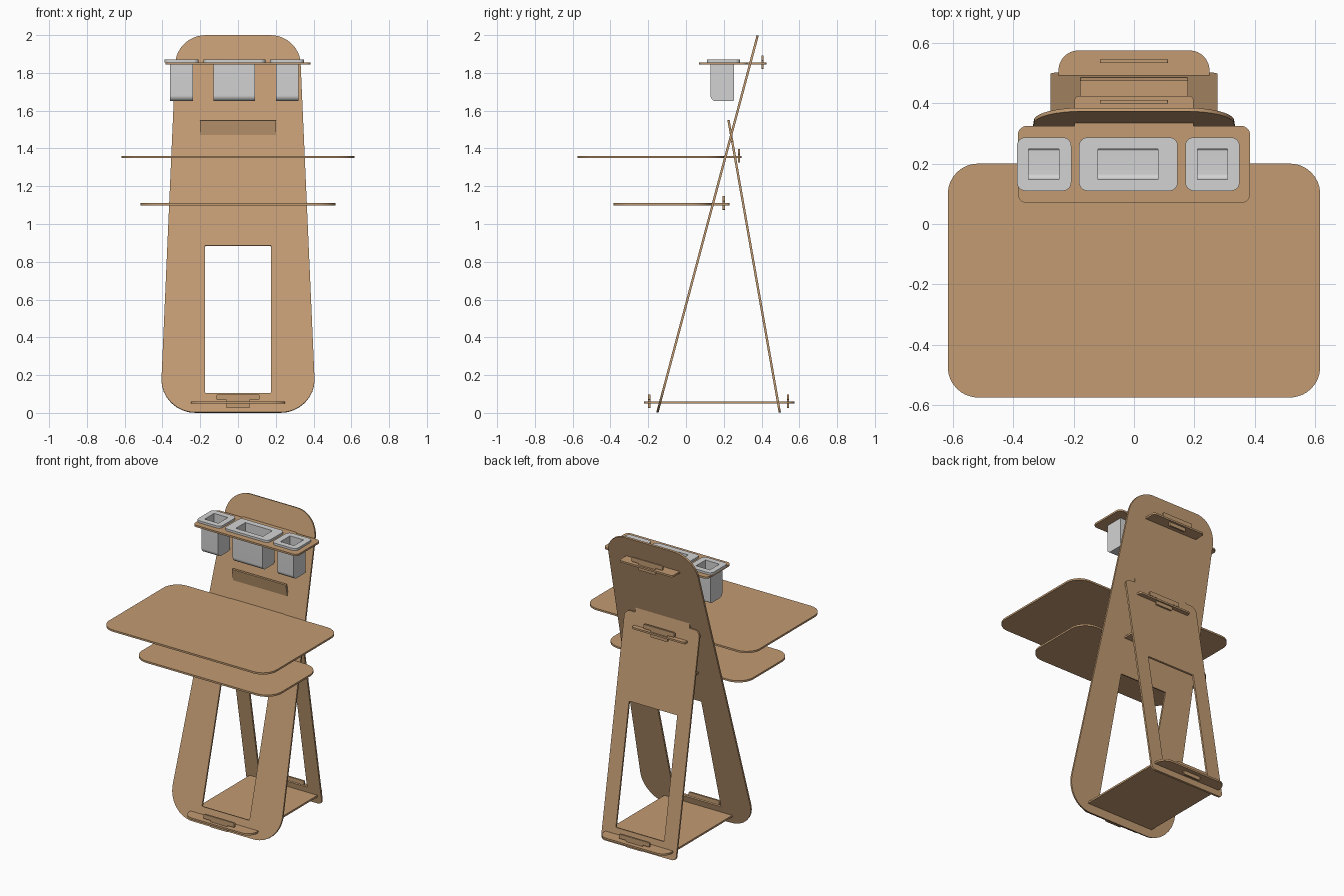
import bpy, bmesh, math
from mathutils import Vector

if "Cube" in bpy.data.objects:
    bpy.data.objects.remove(bpy.data.objects["Cube"])

T = 0.012  # board thickness
X, Y, Z = Vector((1, 0, 0)), Vector((0, 1, 0)), Vector((0, 0, 1))


def material(name, rgb):
    m = bpy.data.materials.new(name)
    m.diffuse_color = (*rgb, 1)
    m.use_nodes = True
    m.node_tree.nodes["Principled BSDF"].inputs["Base Color"].default_value = m.diffuse_color
    return m


WOOD = material("plywood", (0.54, 0.33, 0.17))
GREY = material("light_grey_plastic", (0.65, 0.65, 0.65))


def rounded(points, n=10):
    """Closed outline from (a, b, corner radius) points."""
    out = []
    for i, (a, b, r) in enumerate(points):
        p = Vector((a, b))
        if r == 0:
            out.append(p)
            continue
        d1 = (Vector(points[i - 1][:2]) - p).normalized()
        d2 = (Vector(points[(i + 1) % len(points)][:2]) - p).normalized()
        half = d1.angle(d2) / 2
        c = p + (d1 + d2).normalized() * (r / math.sin(half))
        t = r / math.tan(half)
        v1, v2 = p + d1 * t - c, p + d2 * t - c
        out += [c + v1.lerp(v2, k / n).normalized() * r for k in range(n + 1)]
    return out


def rect(x0, x1, y0, y1, r=0.0):
    return [(x0, y0, r), (x1, y0, r), (x1, y1, r), (x0, y1, r)]


def mirrored(half):
    """Right-hand half outline, bottom to top, completed on the left."""
    return half + [(-a, b, r) for a, b, r in reversed(half)]


def plate(name, outlines, origin, u, v, thick=T, mat=WOOD):
    """Flat board: first outline is the edge, further ones are holes."""
    w = u.cross(v)
    bm = bmesh.new()
    edges = []
    for pts in outlines:
        vs = [bm.verts.new(Vector(origin) + u * p.x + v * p.y - w * thick / 2)
              for p in rounded(pts)]
        edges += [bm.edges.new((vs[i - 1], vs[i])) for i in range(len(vs))]
    bmesh.ops.triangle_fill(bm, use_beauty=True, edges=edges, normal=w)
    ext = bmesh.ops.extrude_face_region(bm, geom=bm.faces[:])
    bmesh.ops.translate(bm, vec=w * thick,
                        verts=[g for g in ext["geom"] if isinstance(g, bmesh.types.BMVert)])
    bmesh.ops.recalc_face_normals(bm, faces=bm.faces[:])
    me = bpy.data.meshes.new(name)
    bm.to_mesh(me)
    bm.free()
    me.materials.append(mat)
    ob = bpy.data.objects.new(name, me)
    bpy.context.collection.objects.link(ob)
    bpy.ops.object.select_all(action="DESELECT")
    ob.select_set(True)
    bpy.context.view_layer.objects.active = ob
    bpy.ops.object.shade_smooth_by_angle(angle=math.radians(30))
    return ob


def leaning(name, outlines, y0, slope):
    """Board whose outlines are given as (x, z), leaning along y."""
    v = Vector((0, slope, 1)).normalized()
    outs = [[(a, b / v.z, r) for a, b, r in o] for o in outlines]
    plate(name, outs, (0, y0, 0), X, v)


# Leaning front and back panels
leaning("front_panel",
        [mirrored([(0.413, 0.002, 0.18), (0.325, 1.998, 0.16)]),
         rect(-0.175, 0.175, 0.105, 0.885, 0.005)], -0.152, 0.266)
leaning("back_panel",
        [mirrored([(0.277, 0.002, 0.03), (0.277, 1.44, 0.04),
                   (0.2, 1.44, 0), (0.2, 1.55, 0.004)]),
         rect(-0.178, 0.178, 0.1, 0.89, 0.005)], 0.497, -0.1755)

# Horizontal boards with tongues through the panels
for name, hx, y0, y1, yt, z, r in (
        ("desk_top", 0.617, -0.575, 0.2, 0.295, 1.355, 0.1),
        ("lower_shelf", 0.515, -0.385, 0.135, 0.23, 1.105, 0.11)):
    plate(name, [mirrored([(hx, y0, r), (hx, y1, r), (0.197, y1, 0), (0.197, yt, 0.015)])],
          (0, 0, z), X, Y)
plate("base_shelf", [rect(-0.25, 0.25, -0.222, 0.575, 0.065)], (0, 0, 0.055), X, Y)

# Bins along the tray: rim x range, body x range
BINS = (("left", -0.388, -0.208, -0.36, -0.238),
        ("centre", -0.182, 0.145, -0.13, 0.09),
        ("right", 0.17, 0.35, 0.2, 0.32))
plate("bin_tray",
      [mirrored([(0.385, 0.07, 0.03), (0.385, 0.325, 0.03), (0.197, 0.325, 0), (0.197, 0.425, 0.015)])]
      + [rect(b0, b1, 0.13, 0.255) for _, _, _, b0, b1 in BINS], (0, 0, 1.85), X, Y)

W = 0.01  # bin wall
for side, r0, r1, b0, b1 in BINS:
    plate(side + "_bin_rim",
          [rect(r0, r1, 0.11, 0.287, 0.028), rect(b0 + W, b1 - W, 0.148, 0.248)],
          (0, 0, 1.863), X, Y, 0.014, GREY)
    # U-shaped wall, then the two closed ends
    outer = [(0.13, 1.858, 0), (0.13, 1.65, 0.03), (0.255, 1.65, 0.012), (0.255, 1.858, 0)]
    inner = [(0.248, 1.858, 0), (0.248, 1.66, 0.006), (0.148, 1.66, 0.018), (0.148, 1.858, 0)]
    plate(side + "_bin_body", [outer + inner], ((b0 + b1) / 2, 0, 0), Y, Z, b1 - b0 - 2 * W, GREY)
    for end, x in (("left", b0 + W / 2), ("right", b1 - W / 2)):
        plate(f"{side}_bin_{end}_end", [outer], (x, 0, 0), Y, Z, W, GREY)

# T-shaped locking keys dropped through the tongues
for name, y, z in (("base_front", -0.195, 0.055), ("base_back", 0.54, 0.055),
                   ("lower_shelf", 0.2, 1.105), ("desk", 0.28, 1.355), ("tray", 0.405, 1.85)):
    plate(name + "_key",
          [mirrored([(0.062, -0.03, 0.006), (0.062, 0.014, 0), (0.113, 0.014, 0.004), (0.113, 0.043, 0.006)])],
          (0, y, z), X, Z)
